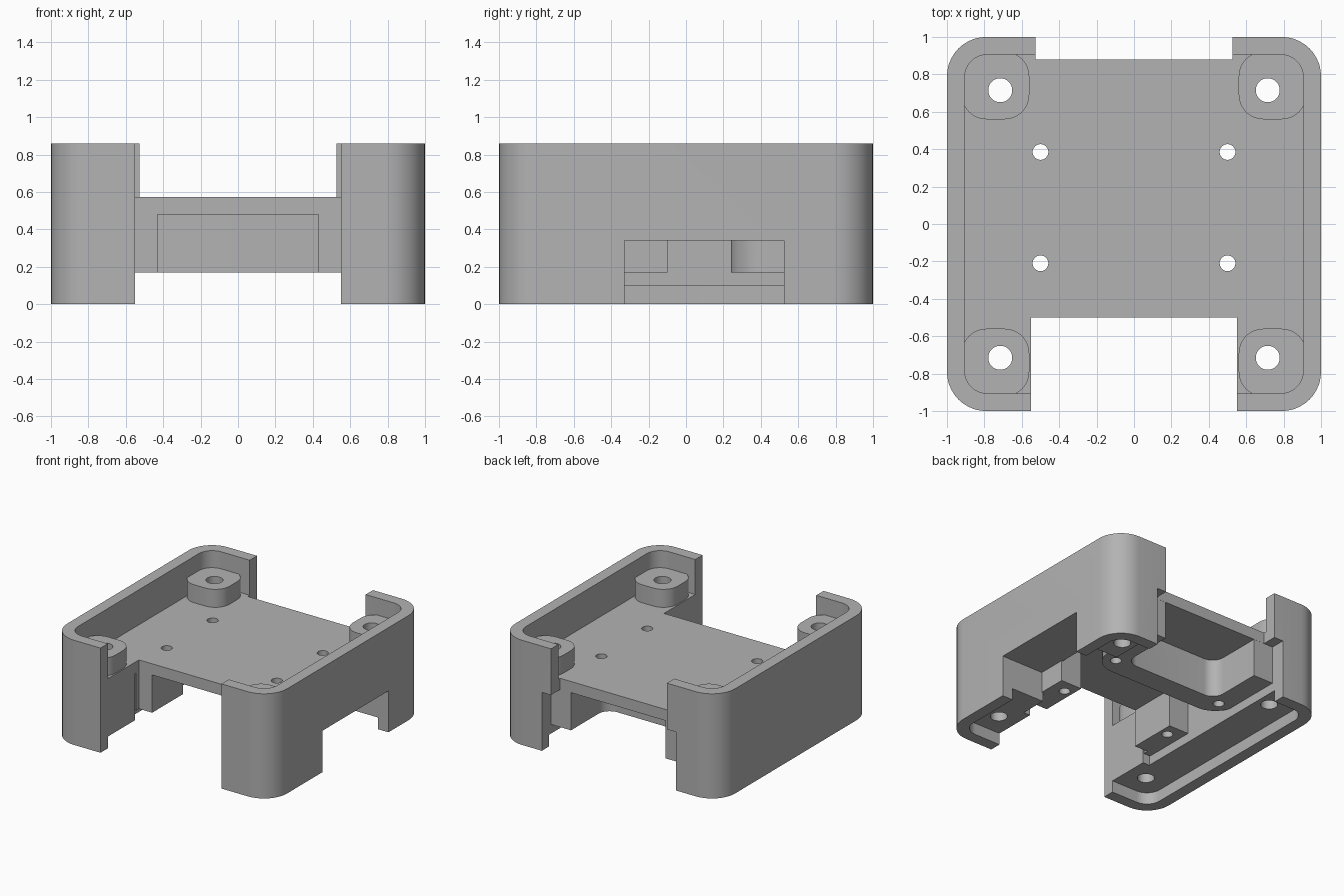
import bpy, bmesh, math
from mathutils import Vector

old = bpy.data.objects.get("Cube")
if old:
    bpy.data.objects.remove(old, do_unlink=True)

grey = bpy.data.materials.new("plain_grey")
grey.use_nodes = True
COLOUR = (0.45, 0.45, 0.45, 1)
grey.diffuse_color = COLOUR
grey.node_tree.nodes["Principled BSDF"].inputs["Base Color"].default_value = COLOUR


def to_object(bm, name):
    bmesh.ops.recalc_face_normals(bm, faces=bm.faces[:])
    mesh = bpy.data.meshes.new(name)
    bm.to_mesh(mesh)
    bm.free()
    mesh.materials.append(grey)
    obj = bpy.data.objects.new(name, mesh)
    bpy.context.collection.objects.link(obj)
    return obj


def block(name, x, y, z, radius=0):
    """Box between the given ranges, with rounded upright edges."""
    bm = bmesh.new()
    bmesh.ops.create_cube(bm, size=1)
    for v in bm.verts:
        v.co = Vector([a + (b - a) * (c + 0.5) for (a, b), c in zip((x, y, z), v.co)])
    if radius:
        upright = [e for e in bm.edges if abs(e.verts[0].co.z - e.verts[1].co.z) > 0.001]
        bmesh.ops.bevel(bm, geom=upright, offset=radius, segments=10,
                        profile=0.5, affect='EDGES')
    return to_object(bm, name)


def drill(x, y, radius):
    bm = bmesh.new()
    bmesh.ops.create_cone(bm, cap_ends=True, segments=32,
                          radius1=radius, radius2=radius, depth=3)
    bmesh.ops.translate(bm, verts=bm.verts[:], vec=(x, y, 0))
    return to_object(bm, "drill")


def combine(target, tool, operation='DIFFERENCE'):
    mod = target.modifiers.new("join", 'BOOLEAN')
    mod.operation = operation
    mod.solver = 'EXACT'
    mod.object = tool
    bpy.context.view_layer.objects.active = target
    bpy.ops.object.modifier_apply(modifier=mod.name)
    bpy.data.objects.remove(tool, do_unlink=True)


WALL = (-0.905, 0.905)
FLOOR, CEILING, POST_END, TOP = 0.572, 0.48, 0.17, 0.86

# Outer shell, open tray on top and lid recess underneath
case = block("case_body", (-1, 1), (-1, 1), (0, TOP), 0.21)
combine(case, block("tray", WALL, WALL, (FLOOR, 2), 0.12))
combine(case, block("lid_recess", WALL, WALL, (-1, 0.096), 0.12))

# Hollow under the floor, open at the back, and the side opening
combine(case, block("underside", (-0.61, 0.61), (-0.55, 1.5), (-1, CEILING)))
combine(case, block("side_opening", (0.605, 1.5), (-0.33, 0.525), (-1, 0.34)))

# Front support posts and corner screw bosses
for side in (-1, 1):
    combine(case, block("post", sorted((side * 0.43, side * 0.62)), (-0.54, -0.10),
                        (POST_END, 0.52)), 'UNION')
    for end in (-1, 1):
        combine(case, block("boss", sorted((side * 0.56, side * 0.92)),
                            sorted((end * 0.56, end * 0.92)), (0.52, 0.72), 0.13), 'UNION')

# Rear cradle: U-shaped wall around a pocket open to the back
cradle = block("cradle", (-0.62, 0.62), (0.24, 1.4), (POST_END, 0.52), 0.2)
combine(cradle, block("pocket", (-0.43, 0.43), (0.42, 1.6), (-1, CEILING), 0.1))
combine(cradle, block("trim", (-2, 2), (0.879, 3), (-1, 2)))
combine(case, cradle, 'UNION')

# Front and back gaps in the walls
combine(case, block("front_gap", (-0.55, 0.55), (-2, -0.5), (-1, 2)))
combine(case, block("back_gap", (-0.527, 0.527), (0.88, 2), (-1, 2)))

# Screw holes
for side in (-1, 1):
    for y, x, r in ((-0.715, 0.715, 0.064), (0.715, 0.715, 0.064),
                    (-0.21, 0.5, 0.042), (0.385, 0.5, 0.042)):
        combine(case, drill(side * x, y, r))

bpy.ops.object.select_all(action='DESELECT')
case.select_set(True)
bpy.context.view_layer.objects.active = case
bpy.ops.object.shade_smooth_by_angle(angle=math.radians(30))
